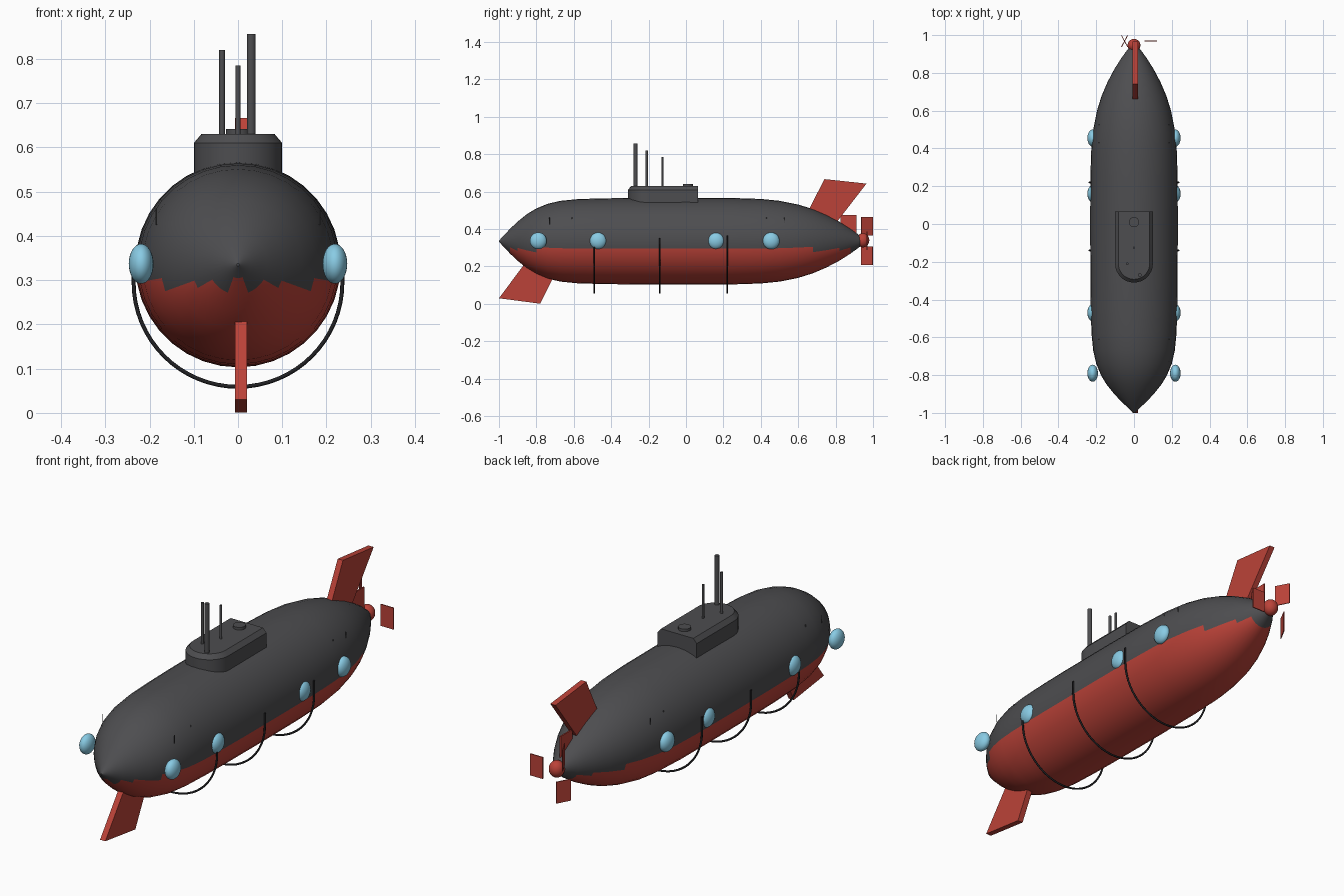
import bpy, bmesh, math
from mathutils import Vector, Matrix

if "Cube" in bpy.data.objects:
    bpy.data.objects.remove(bpy.data.objects["Cube"])

AXIS = 0.335  # height of the hull axis


def material(name, rgb):
    m = bpy.data.materials.new(name)
    m.diffuse_color = (*rgb, 1)
    m.use_nodes = True
    m.node_tree.nodes["Principled BSDF"].inputs["Base Color"].default_value = m.diffuse_color
    return m


GREY = material("dark_grey", (0.075, 0.075, 0.08))
RED = material("red", (0.5, 0.055, 0.04))
BLUE = material("porthole_blue", (0.25, 0.6, 0.78))
BLACK = material("black", (0.015, 0.015, 0.017))


def finish(name, bm, mats, smooth=True):
    bmesh.ops.recalc_face_normals(bm, faces=bm.faces)
    me = bpy.data.meshes.new(name)
    bm.to_mesh(me)
    bm.free()
    for m in mats:
        me.materials.append(m)
    ob = bpy.data.objects.new(name, me)
    bpy.context.collection.objects.link(ob)
    if smooth:
        bpy.ops.object.select_all(action='DESELECT')
        ob.select_set(True)
        bpy.context.view_layer.objects.active = ob
        bpy.ops.object.shade_smooth_by_angle(angle=math.radians(35))
    return ob


def loft(bm, rings):
    loops = [[bm.verts.new(p) for p in r] for r in rings]
    n = len(loops[0])
    for a, b in zip(loops, loops[1:]):
        for i in range(n):
            bm.faces.new((a[i], a[(i + 1) % n], b[(i + 1) % n], b[i]))
    bm.faces.new(loops[0])
    bm.faces.new(loops[-1])


def rod(name, x, y, z0, z1, r, mat, sides=16):
    bm = bmesh.new()
    bmesh.ops.create_cone(bm, cap_ends=True, segments=sides, radius1=r, radius2=r, depth=z1 - z0,
                          matrix=Matrix.Translation((x, y, (z0 + z1) / 2)))
    return finish(name, bm, [mat])


def ball(name, loc, size, mat):
    bm = bmesh.new()
    bmesh.ops.create_uvsphere(bm, u_segments=24, v_segments=16, radius=1,
                              matrix=Matrix.Translation(loc) @ Matrix.Diagonal((*size, 1)))
    return finish(name, bm, [mat])


def plate(name, loc, size, turn=0):
    bm = bmesh.new()
    bmesh.ops.create_cube(bm, size=1, matrix=Matrix.Translation(loc)
                          @ Matrix.Rotation(math.radians(turn), 4, 'Z') @ Matrix.Diagonal((*size, 1)))
    return finish(name, bm, [RED], False)


def fin(name, outline):
    bm = bmesh.new()
    loft(bm, [[(x, y, z) for y, z in outline] for x in (-0.007, 0.02)])
    return finish(name, bm, [RED], False)


# Hull: revolved profile, lower faces painted red
profile = [(-1, .003), (-.975, .03), (-.94, .067), (-.9, .105), (-.85, .145), (-.8, .175), (-.74, .2),
           (-.67, .216), (-.58, .225), (-.45, .229), (-.3, .231), (0, .232), (.25, .231), (.4, .226),
           (.5, .216), (.6, .196), (.68, .171), (.75, .141), (.82, .104), (.88, .066), (.94, .022)]
bm = bmesh.new()
N = 36
loft(bm, [[(r * math.cos(math.tau * i / N), y, AXIS + r * math.sin(math.tau * i / N)) for i in range(N)]
          for y, r in profile])
for f in bm.faces:
    f.material_index = int(f.calc_center_median().z < 0.29)
finish("hull", bm, [GREY, RED])


# Conning tower: round front, square back, chamfered roof
def tower_ring(w, z):
    arc = [(w * math.cos(a), -.21 + w * math.sin(a), z)
           for a in (math.pi + math.pi * i / 16 for i in range(17))]
    return arc + [(w, .065, z), (-w, .065, z)]


bm = bmesh.new()
loft(bm, [tower_ring(.1, .5), tower_ring(.1, .61), tower_ring(.083, .63)])
finish("conning_tower", bm, [GREY])

# Masts and hatch
for name, x, y, top, r in (("periscope", .03, -.27, .857, .01), ("radio_mast", -.036, -.21, .82, .0065),
                           ("short_mast", 0, -.125, .785, .0055)):
    rod(name, x, y, .6, top, r, GREY)
rod("hatch", 0, .01, .62, .642, .027, GREY, 24)

# Portholes and side pins, mirrored left and right
for s in (-1, 1):
    for y in (-.79, -.47, .16, .455):
        ball("porthole", (s * .219, y, AXIS + .002), (.028, .045, .045), BLUE)
    for y in (-.73, -.61, .43, .525):
        rod("side_pin", s * .185, y, .425, .462, .002, GREY, 8)

# Hoops hanging under the hull
for y, top in ((-.49, .305), (-.14, .353), (.22, .366)):
    pts = [(-.236, y, top)] + [(.236 * math.cos(a), y, .295 + .236 * math.sin(a))
                               for a in (math.pi + math.pi * i / 32 for i in range(33))] + [(.236, y, top)]
    cu = bpy.data.curves.new("keel_hoop", 'CURVE')
    cu.dimensions = '3D'
    cu.bevel_depth = .0045
    cu.bevel_resolution = 2
    cu.use_fill_caps = True
    sp = cu.splines.new('POLY')
    sp.points.add(len(pts) - 1)
    for p, co in zip(sp.points, pts):
        p.co = (*co, 1)
    cu.materials.append(BLACK)
    bpy.context.collection.objects.link(bpy.data.objects.new("keel_hoop", cu))

# Tail and bow fins
fin("tail_fin", [(.74, .667), (.965, .643), (.785, .41), (.635, .46)])
fin("bow_fin", [(-1, .03), (-.78, .001), (-.69, .18), (-.84, .245)])
plate("small_stabiliser", (.006, .869, .417), (.006, .086, .117))

# Propeller: hub and three offset blades
ball("propeller_hub", (0, .946, .34), (.034, .034, .038), RED)
plate("upper_blade", (-.05, .968, .415), (.004, .07, .1), 28)
plate("lower_blade", (-.05, .968, .258), (.004, .07, .1), -28)
plate("side_blade", (.088, .968, .337), (.065, .005, .1))
